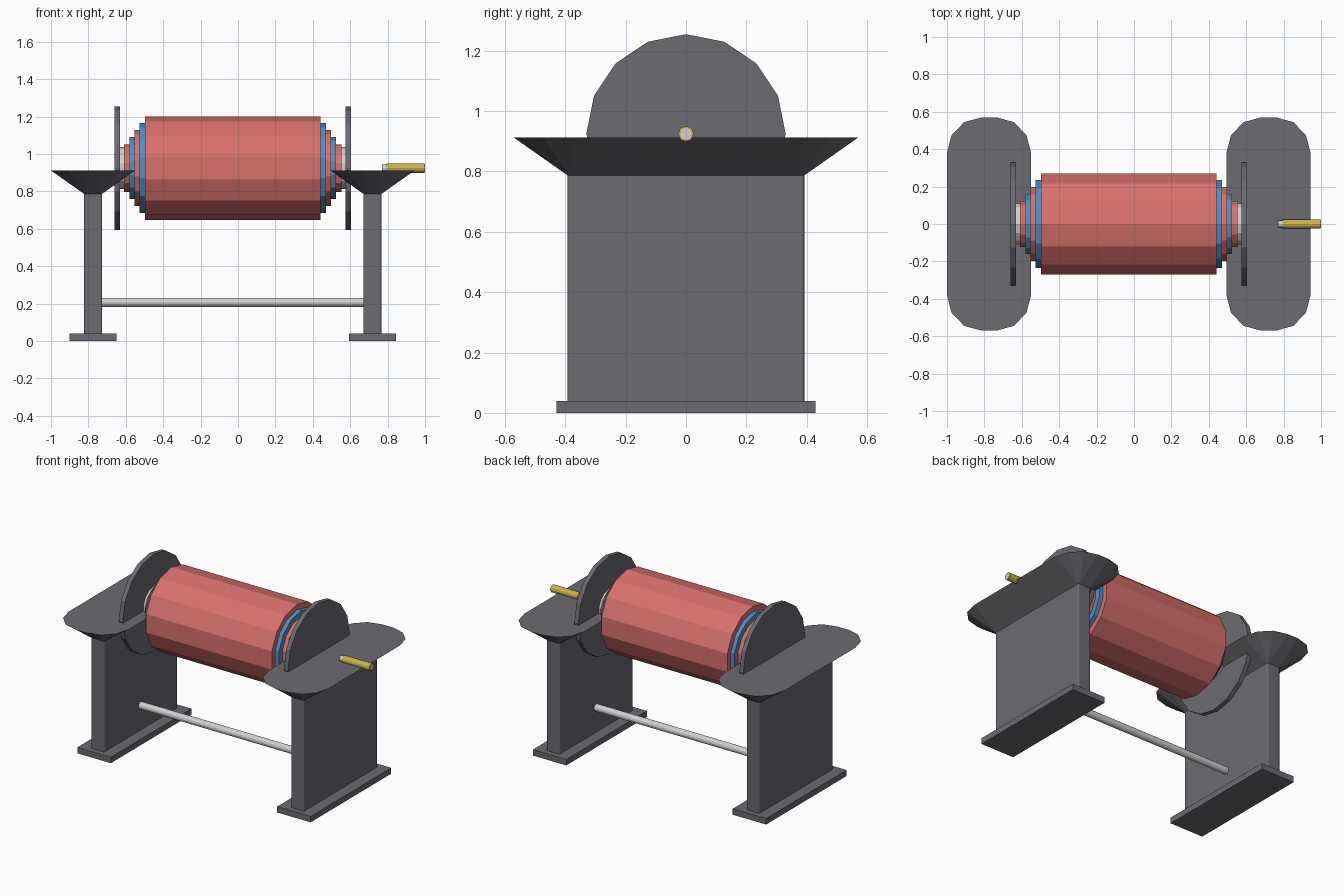
import bpy
import bmesh
from math import sin, cos, pi

cube = bpy.data.objects.get("Cube")
if cube:
    bpy.data.objects.remove(cube, do_unlink=True)


def material(name, rgb):
    mat = bpy.data.materials.new(name)
    mat.use_nodes = True
    mat.diffuse_color = (*rgb, 1)
    mat.node_tree.nodes["Principled BSDF"].inputs["Base Color"].default_value = (*rgb, 1)
    return mat


GREY = material("dark grey", (0.145, 0.145, 0.165))
RED = material("red", (0.69, 0.165, 0.15))
BLUE = material("blue", (0.09, 0.27, 0.53))
YELLOW = material("yellow", (0.60, 0.45, 0.07))
SILVER = material("silver", (0.64, 0.64, 0.65))


def loft(name, rings, mat):
    """Skin a closed solid through rings with equal point counts."""
    bm = bmesh.new()
    loops = [[bm.verts.new(p) for p in ring] for ring in rings]
    for low, high in zip(loops, loops[1:]):
        for i in range(len(low)):
            j = (i + 1) % len(low)
            bm.faces.new((low[i], low[j], high[j], high[i]))
    bm.faces.new(loops[0][::-1])
    bm.faces.new(loops[-1])
    bmesh.ops.recalc_face_normals(bm, faces=bm.faces)
    mesh = bpy.data.meshes.new(name)
    bm.to_mesh(mesh)
    bm.free()
    mesh.materials.append(mat)
    obj = bpy.data.objects.new(name, mesh)
    bpy.context.collection.objects.link(obj)
    return obj


def drum(name, x0, x1, radius, sides, mat, z):
    """Faceted cylinder lying along x, with a corner at the top."""
    angles = [2 * pi * i / sides for i in range(sides)]
    return loft(name, [[(x, radius * sin(a), z + radius * cos(a)) for a in angles]
                       for x in (x0, x1)], mat)


def rounded_ring(cx, z, hx, hy, rx, ry, steps=3):
    """Rectangle outline with elliptical corners."""
    points = []
    for corner, (sx, sy) in enumerate(((1, 1), (-1, 1), (-1, -1), (1, -1))):
        for k in range(steps + 1):
            a = (corner + k / steps) * pi / 2
            points.append((cx + sx * (hx - rx) + rx * cos(a),
                           sy * (hy - ry) + ry * sin(a), z))
    return points


MID = -0.028    # centre of the symmetric body
AXIS = 0.925    # height of the drum axis

# Central drum
drum("drum", MID - 0.47, MID + 0.47, 0.277, 14, RED, AXIS)

# Stepped end rings: outer offset from the middle, radius, colour
steps = [(0.498, 0.24, BLUE), (0.525, 0.203, RED), (0.552, 0.165, BLUE),
         (0.581, 0.127, RED), (0.605, 0.112, SILVER)]

for side, label in ((-1, "right"), (1, "left")):
    inner = 0.47
    for n, (outer, radius, mat) in enumerate(steps, 1):
        drum(f"{label}_end_ring_{n}", MID + side * inner, MID + side * outer,
             radius, 14, mat, AXIS)
        inner = outer

    # Round side plate
    drum(f"{label}_side_plate", MID + side * 0.602, MID + side * 0.632,
         0.33, 16, GREY, AXIS)

    # Stand: foot, and post flaring into a table
    cx = MID + side * 0.747
    loft(f"{label}_foot",
         [[(cx + sx * 0.125, sy * 0.43, z)
           for sx, sy in ((1, 1), (-1, 1), (-1, -1), (1, -1))]
          for z in (0, 0.04)], GREY)
    loft(f"{label}_stand",
         [rounded_ring(cx, 0.04, 0.048, 0.392, 0.008, 0.008),
          rounded_ring(cx, 0.787, 0.048, 0.392, 0.008, 0.008),
          rounded_ring(cx, 0.912, 0.225, 0.57, 0.185, 0.19)], GREY)

# Tie rod between the posts
drum("tie_rod", MID - 0.70, MID + 0.70, 0.024, 12, SILVER, 0.207)

# Crank pin with a sleeve
drum("pin_core", 0.77, 1.0, 0.019, 12, SILVER, AXIS)
drum("pin_sleeve", 0.795, 0.998, 0.025, 12, YELLOW, AXIS)
